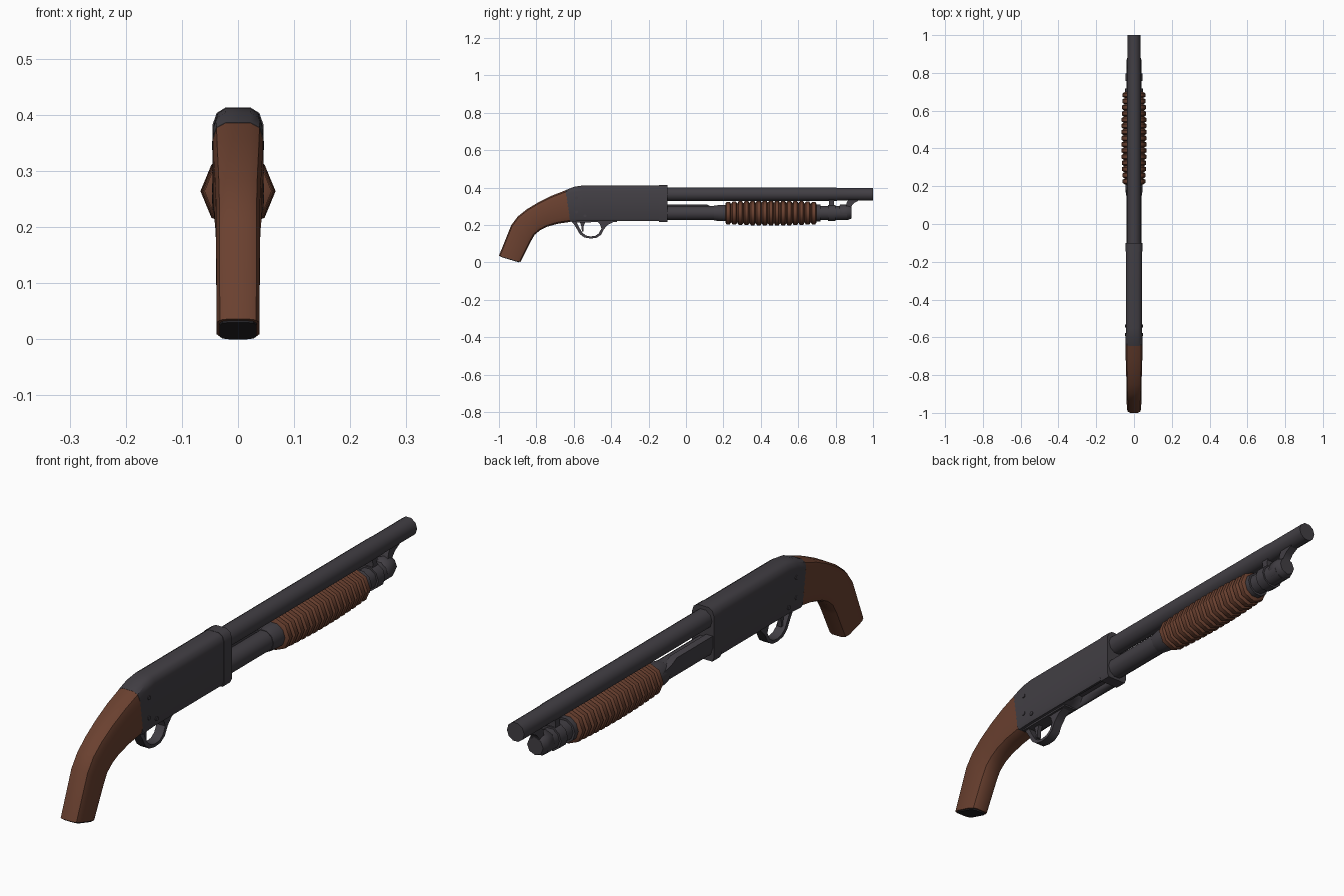
import bpy, bmesh, math
from mathutils import Vector


def material(name, rgb):
    m = bpy.data.materials.new(name)
    m.diffuse_color = (*rgb, 1)
    return m


METAL = material("gunmetal", (0.054, 0.049, 0.058))
WOOD = material("brown wood", (0.145, 0.052, 0.029))
BLACK = material("black rubber", (0.018, 0.017, 0.020))


def skin(name, rings, mat, angle=40):
    """Closed, capped skin through a list of equal-length point rings."""
    bm = bmesh.new()
    rows = [[bm.verts.new(p) for p in ring] for ring in rings]
    n = len(rows[0])
    for a, b in zip(rows, rows[1:]):
        for i in range(n):
            j = (i + 1) % n
            bm.faces.new((a[i], a[j], b[j], b[i]))
    bm.faces.new(rows[0])
    bm.faces.new(rows[-1])
    bmesh.ops.recalc_face_normals(bm, faces=bm.faces)
    me = bpy.data.meshes.new(name)
    bm.to_mesh(me)
    bm.free()
    me.materials.append(mat)
    me.shade_smooth()
    me.set_sharp_from_angle(angle=math.radians(angle))
    ob = bpy.data.objects.new(name, me)
    bpy.context.collection.objects.link(ob)
    return ob


def lathe(name, z, stations, mat, sides=10, angle=50):
    """Round part along y from (y, radius) stations."""
    return skin(name, [[(r * math.cos(math.tau * i / sides), y,
                         z + r * math.sin(math.tau * i / sides))
                        for i in range(sides)] for y, r in stations], mat, angle)


def prism(name, yz, x0, x1, mat):
    """Side profile extruded across x."""
    return skin(name, [[(x, y, z) for y, z in yz] for x in (x0, x1)], mat)


def loft(name, stations, half, mat):
    """Stations are (top y, top z, bottom y, bottom z, half width)."""
    section = half + [(-u, v) for u, v in reversed(half)]
    rings = []
    for ty, tz, by, bz, w in stations:
        top, bot = Vector((0, ty, tz)), Vector((0, by, bz))
        rings.append([bot.lerp(top, v) + Vector((u * w, 0, 0)) for u, v in section])
    return skin(name, rings, mat)


# Receiver, with a loading port cut in the underside
BODY = [(0.5, 1), (0.85, 0.95), (1, 0.85), (1, 0.08), (0.85, 0)]
receiver = loft("receiver", [
    (-0.645, 0.386, -0.620, 0.218, 0.045),
    (-0.600, 0.404, -0.590, 0.220, 0.044),
    (-0.550, 0.412, -0.550, 0.222, 0.043),
    (-0.120, 0.412, -0.120, 0.222, 0.043)], BODY, METAL)
port = prism("port_cutter", [(-0.36, 0.2), (-0.15, 0.2), (-0.15, 0.255), (-0.33, 0.255)],
             -0.027, 0.027, METAL)
port.hide_render = True
port.hide_viewport = True
cut = receiver.modifiers.new("port", "BOOLEAN")
cut.object = port
cut.operation = "DIFFERENCE"
loft("receiver_front_band", [
    (-0.145, 0.413, -0.145, 0.216, 0.045),
    (-0.100, 0.413, -0.100, 0.216, 0.045)], BODY, METAL)

# Side pins
for i, (y, z) in enumerate([(-0.585, 0.345), (-0.585, 0.270), (-0.54, 0.25)]):
    ring = [(y + 0.008 * math.cos(math.tau * k / 8), z + 0.008 * math.sin(math.tau * k / 8))
            for k in range(8)]
    prism(f"receiver_pin_{i + 1}", ring, -0.0465, 0.0465, METAL)

# Curved pistol grip and its butt plate
GRIP = [(0.5, 1), (0.85, 0.95), (1, 0.82), (1, 0.18), (0.85, 0.05), (0.5, 0)]
loft("grip", [
    (-0.643, 0.386, -0.618, 0.217, 0.045),
    (-0.715, 0.358, -0.690, 0.206, 0.044),
    (-0.785, 0.324, -0.745, 0.190, 0.042),
    (-0.850, 0.285, -0.780, 0.172, 0.040),
    (-0.900, 0.245, -0.810, 0.147, 0.039),
    (-0.935, 0.198, -0.832, 0.108, 0.039),
    (-1.000, 0.036, -0.884, 0.003, 0.038)], GRIP, WOOD)
loft("butt_plate", [
    (-0.990, 0.036, -0.890, 0.007, 0.033),
    (-0.992, 0.030, -0.892, 0.000, 0.033)], GRIP, BLACK)

# Trigger guard and trigger
outer = [(-0.615, 0.225), (-0.590, 0.190), (-0.568, 0.152), (-0.545, 0.134), (-0.512, 0.128),
         (-0.480, 0.131), (-0.455, 0.147), (-0.437, 0.180), (-0.415, 0.203), (-0.370, 0.225)]
inner = [(-0.590, 0.225), (-0.572, 0.188), (-0.553, 0.158), (-0.535, 0.144), (-0.510, 0.139),
         (-0.485, 0.142), (-0.466, 0.155), (-0.452, 0.182), (-0.460, 0.205), (-0.480, 0.225)]
prism("trigger_guard", outer + inner[::-1], -0.018, 0.018, METAL)
prism("trigger", [(-0.570, 0.225), (-0.535, 0.225), (-0.547, 0.195), (-0.548, 0.165),
                  (-0.556, 0.165), (-0.560, 0.195)], -0.008, 0.008, METAL)
prism("guard_base", [(-0.62, 0.226), (-0.37, 0.226), (-0.37, 0.216), (-0.61, 0.214)],
      -0.026, 0.026, METAL)

# Barrel and magazine tube
lathe("barrel", 0.3645, [(-0.12, 0.037), (0.80, 0.037), (0.82, 0.0355), (1.0, 0.0355)], METAL)
lathe("magazine_tube", 0.264, [(-0.12, 0.039), (0.86, 0.039)], METAL)
lathe("magazine_cap", 0.268, [(0.82, 0.035), (0.825, 0.041), (0.865, 0.041), (0.885, 0.033)],
      METAL, 8)

# Action bar beside the tube
prism("action_bar", [(-0.12, 0.265), (0.22, 0.265), (0.19, 0.285), (0.14, 0.296),
                     (0.11, 0.311), (-0.12, 0.311)], -0.040, -0.012, METAL)

# Ribbed pump handle with metal collars
CENTRE, START, COUNT, PITCH = 0.264, 0.21, 15, 0.49 / 15
stations = []
for i in range(COUNT):
    t = (i - (COUNT - 1) / 2) / ((COUNT - 1) / 2)
    r = 0.067 - 0.007 * t * t
    y = START + i * PITCH
    stations += [(y, r - 0.011), (y + 0.2 * PITCH, r), (y + 0.75 * PITCH, r),
                 (y + 0.95 * PITCH, r - 0.011)]
lathe("pump_handle", CENTRE, stations, WOOD, 8, 50)
lathe("rear_collar", CENTRE, [(0.15, 0.041), (0.18, 0.046), (0.215, 0.046)], METAL)
lathe("front_collar", CENTRE, [(0.695, 0.047), (0.718, 0.047)], METAL)

# Clamp joining tube to barrel, and front hook
lathe("clamp_ring", CENTRE, [(0.758, 0.046), (0.798, 0.046)], METAL)
prism("clamp_post", [(0.758, 0.28), (0.798, 0.28), (0.790, 0.318), (0.798, 0.350),
                     (0.758, 0.350), (0.766, 0.318)], -0.018, 0.018, METAL)
prism("front_hook", [(0.850, 0.270), (0.884, 0.250), (0.884, 0.300), (0.898, 0.317),
                     (0.928, 0.334), (0.928, 0.345), (0.875, 0.345), (0.860, 0.322)],
      -0.016, 0.016, METAL)
